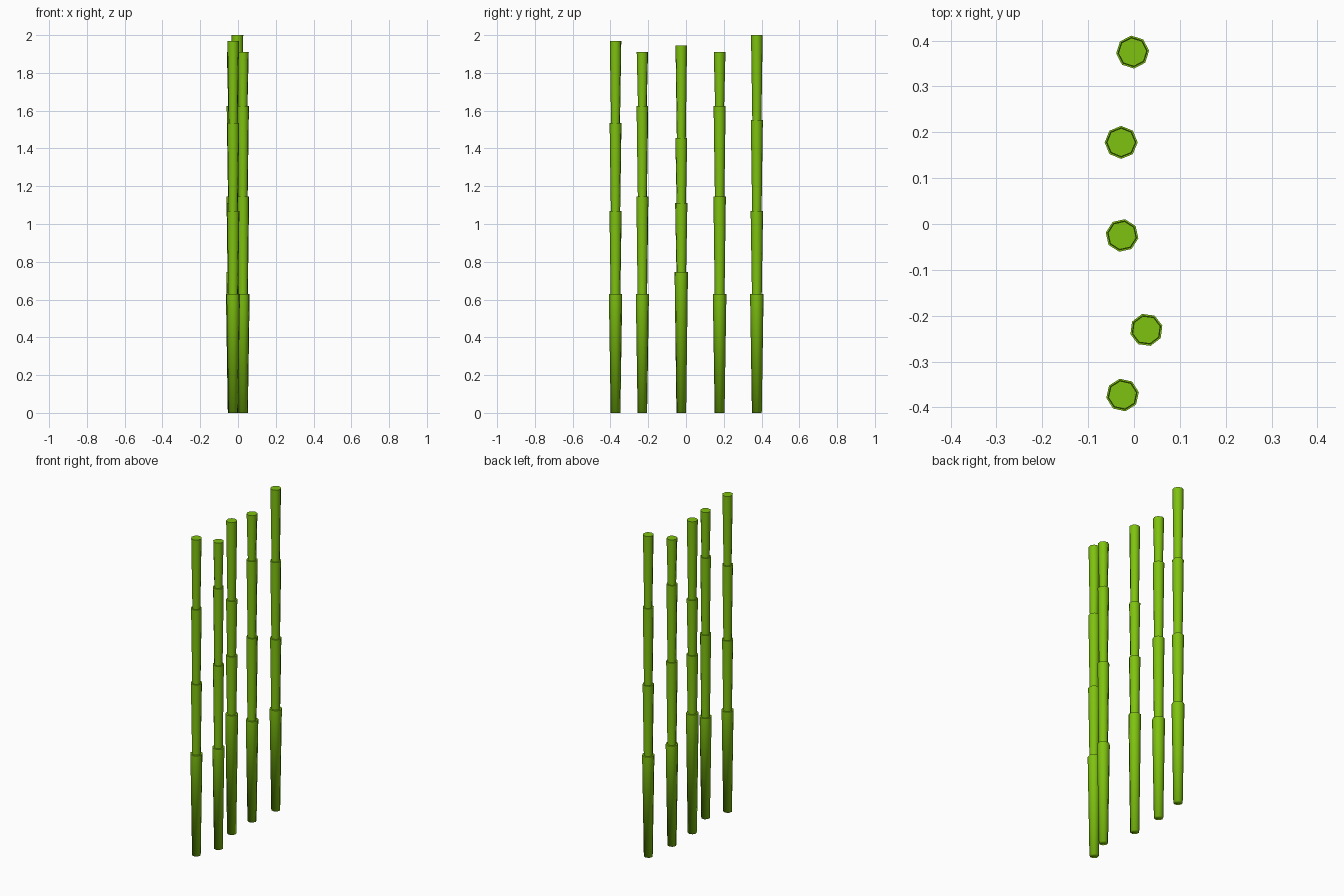
import bpy, bmesh, math

if "Cube" in bpy.data.objects:
    bpy.data.objects.remove(bpy.data.objects["Cube"])

SIDES = 8

green = bpy.data.materials.new("bamboo green")
green.diffuse_color = (0.21, 0.54, 0.005, 1)
green.use_nodes = True
green.node_tree.nodes["Principled BSDF"].inputs["Base Color"].default_value = green.diffuse_color

# Each joint flares upward: (bottom radius, top radius)
JOINTS = [(0.026, 0.036), (0.026, 0.033), (0.025, 0.032), (0.024, 0.031)]

# x, y, turn in degrees, joint heights
STALKS = [
    (-0.025, -0.373, 10, (0.63, 1.07, 1.535, 1.97)),
    (0.027, -0.231, 15, (0.63, 1.145, 1.625, 1.91)),
    (-0.026, -0.025, 35, (0.745, 1.11, 1.455, 1.945)),
    (-0.028, 0.178, 0, (0.63, 1.145, 1.625, 1.91)),
    (-0.003, 0.375, 5, (0.63, 1.07, 1.55, 2.0)),
]


def stalk(name, x, y, turn, heights):
    # Stepped profile, lathed around the stalk axis
    profile, z = [], 0.0
    for (r0, r1), top in zip(JOINTS, heights):
        profile += [(r0, z), (r1, top)]
        z = top
    bm = bmesh.new()
    rings = []
    for r, z in profile:
        angles = [math.radians(turn) + 2 * math.pi * i / SIDES for i in range(SIDES)]
        rings.append([bm.verts.new((r * math.cos(a), r * math.sin(a), z)) for a in angles])
    for low, high in zip(rings, rings[1:]):
        for i in range(SIDES):
            j = (i + 1) % SIDES
            bm.faces.new((low[i], low[j], high[j], high[i]))
    bm.faces.new(rings[0][::-1])
    bm.faces.new(rings[-1])
    # Smooth sides and rounded foot, crisp rims at every joint
    for f in bm.faces:
        f.smooth = True
    for ring in rings[1:]:
        for i in range(SIDES):
            bm.edges.get((ring[i], ring[(i + 1) % SIDES])).smooth = False
    mesh = bpy.data.meshes.new(name)
    bm.to_mesh(mesh)
    bm.free()
    mesh.materials.append(green)
    obj = bpy.data.objects.new(name, mesh)
    obj.location = (x, y, 0)
    bpy.context.collection.objects.link(obj)


for n, spec in enumerate(STALKS, 1):
    stalk(f"bamboo_stalk_{n}", *spec)
